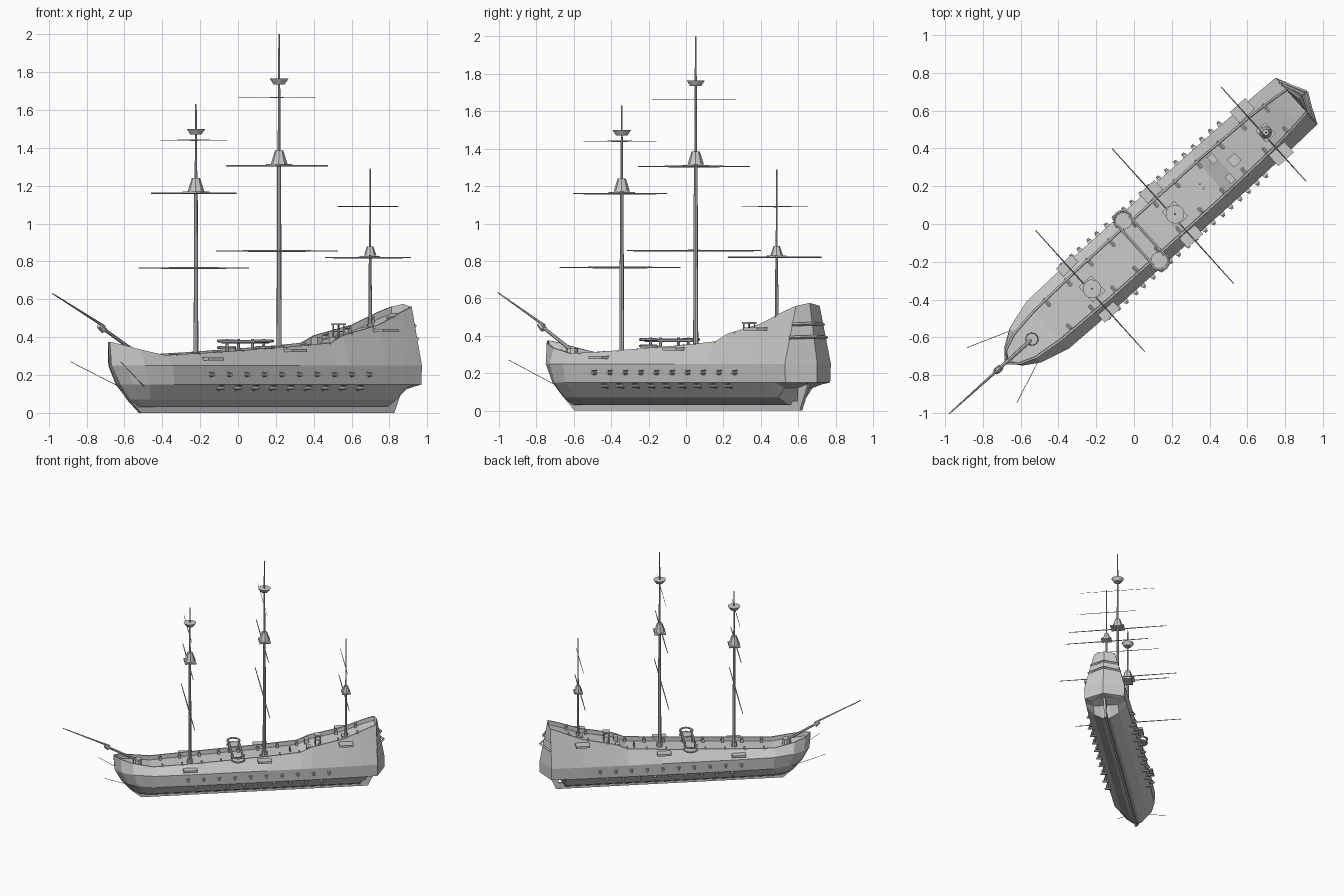
import bpy, bmesh, math
from mathutils import Matrix, Vector

cube = bpy.data.objects.get("Cube")
if cube:
    bpy.data.objects.remove(cube)

# The ship is built along its own axis (bow at -x), then turned into place
PLACE = Matrix.Translation((0.0615, -0.068, 0)) @ Matrix.Rotation(math.radians(42), 4, 'Z')


def finish(name, bm):
    bmesh.ops.remove_doubles(bm, verts=bm.verts, dist=1e-5)
    bmesh.ops.recalc_face_normals(bm, faces=bm.faces)
    mesh = bpy.data.meshes.new(name)
    bm.to_mesh(mesh)
    bm.free()
    obj = bpy.data.objects.new(name, mesh)
    obj.matrix_world = PLACE
    bpy.context.collection.objects.link(obj)
    return obj


def box(bm, centre, size):
    m = Matrix.Translation(centre) @ Matrix.Diagonal((*size, 1))
    bmesh.ops.create_cube(bm, size=1, matrix=m)


def rod(bm, a, b, r1, r2=None, sides=8):
    a, b = Vector(a), Vector(b)
    turn = (b - a).to_track_quat('Z', 'Y').to_matrix().to_4x4()
    bmesh.ops.create_cone(bm, cap_ends=True, segments=sides, radius1=r1,
                          radius2=r1 if r2 is None else r2, depth=(b - a).length,
                          matrix=Matrix.Translation((a + b) / 2) @ turn)


def lerp_table(x, table):
    for (x0, y0), (x1, y1) in zip(table, table[1:]):
        if x <= x1:
            return y0 + (y1 - y0) * (x - x0) / (x1 - x0)
    return table[-1][1]


# Hull stations: position, sheer height, gunwale half width, beam half width, stem rake, bottom
STATIONS = [
    (-1.0, .375, .008, .008, 1, .03), (-.95, .36, .055, .07, .85, .03),
    (-.86, .335, .09, .125, .6, .03), (-.70, .305, .11, .168, .25, .03),
    (-.35, .32, .12, .175, 0, .03), (.2, .35, .12, .175, 0, .03),
    (.47, .37, .12, .175, 0, .03), (.56, .41, .118, .174, 0, .03),
    (.82, .465, .11, .172, 0, .03), (.95, .515, .10, .17, 0, .03),
    (1.0, .535, .095, .168, 0, .12), (1.075, .56, .085, .166, 0, .14),
    (1.15, .575, 0, 0, 0, .15)]
SHEER = [(s[0], s[1]) for s in STATIONS]
GUNWALE = [(s[0], s[2]) for s in STATIONS]
BULWARK = .035


def section(u, sheer, top, beam, rake, bottom):
    stern = u > 1.1
    rim_u = u - .06 if stern else u
    inner_u = rim_u - .015 if stern else (u + .02 if u < -.99 else u)
    pts = [(inner_u, max(top - .012, 0), sheer - BULWARK), (rim_u, max(top - .01, 0), sheer),
           (rim_u, top, sheer)]
    for z, width, shift in ((.25, 1, .01), (.15, .97, .07), (.07, .6, .14), (.03, .2, .2)):
        pts.append((u + shift * rake, beam * width, max(z, bottom)))
    return pts


bm = bmesh.new()
rings = []
for s in STATIONS:
    half = section(*s)
    loop = half + [(u, -v, z) for u, v, z in reversed(half)]
    rings.append([bm.verts.new(p) for p in loop])
for r0, r1 in zip(rings, rings[1:]):
    n = len(r0)
    for i in range(n):
        j = (i + 1) % n
        bm.faces.new((r0[i], r0[j], r1[j], r1[i]))
bm.faces.new(rings[0])
bmesh.ops.dissolve_degenerate(bm, edges=bm.edges, dist=1e-5)
finish("hull", bm)

# Keel, stem and rudder as thin plates from side profiles
for name, outline in (
        ("keel", [(-.78, 0), (1.005, 0), (1.005, .05), (-.7, .05), (-.87, .15),
                  (-.97, .26), (-.99, .25), (-.935, .15), (-.865, .07)]),
        ("rudder", [(1.005, 0), (1.02, 0), (1.09, .15), (1.0, .15)])):
    bm = bmesh.new()
    face = bm.faces.new([bm.verts.new((u, -.009, z)) for u, z in outline])
    side = bmesh.ops.extrude_face_region(bm, geom=[face])
    bmesh.ops.translate(bm, vec=(0, .018, 0),
                        verts=[g for g in side["geom"] if isinstance(g, bmesh.types.BMVert)])
    finish(name, bm)

# Ledges following the pointed transom
bm = bmesh.new()
for z, w in ((.46, .115), (.39, .135)):
    for side in (-1, 1):
        rod(bm, (1.125 + (.46 - z) * .3, 0, z + .005), (1.075, side * w, z), .009, sides=4)
finish("stern_ledges", bm)

# Masts: position, base, platform height, top height, lower radius, upper bowl height
MASTS = {"fore": (-.395, .27, 1.16, 1.63, .013, 1.47),
         "main": (.196, .30, 1.305, 2.0, .014, 1.735),
         "mizzen": (.843, .42, .82, 1.29, .010, None)}
MAST_V = -.015
for name, (u, base, deck, top, r, bowl) in MASTS.items():
    bm = bmesh.new()
    rod(bm, (u, MAST_V, base), (u, MAST_V, deck + .05), r, r * .7)
    rod(bm, (u, MAST_V, deck), (u, MAST_V, top), r * .6, r * .3)
    rod(bm, (u, MAST_V, base), (u, MAST_V, base + .05), r * 1.7)
    finish(name + "_mast", bm)

    bm = bmesh.new()
    k = .75 if name == "mizzen" else 1
    box(bm, (u, MAST_V, deck + .004), (.09 * k, .11 * k, .009))
    rod(bm, (u, MAST_V, deck + .01), (u, MAST_V, deck + .08 * k), .044 * k, .022 * k)
    if bowl:
        rod(bm, (u, MAST_V, bowl), (u, MAST_V, bowl + .03), .03, .05, 12)
    finish(name + "_tops", bm)

# Yards: height, length, thickness for each mast
YARDS = {"fore": [(.765, .867, .005), (1.16, .673, .005), (1.44, .523, .003)],
         "main": [(.855, .96, .005), (1.305, .80, .005), (1.665, .605, .002)],
         "mizzen": [(.82, .673, .005), (1.09, .478, .003)]}
for name, yards in YARDS.items():
    bm = bmesh.new()
    u = MASTS[name][0] - .015
    for z, length, r in yards:
        for side in (-1, 1):
            rod(bm, (u, MAST_V, z), (u, MAST_V + side * length / 2, z), r, r * .6, 6)
    finish(name + "_yards", bm)

# Bowsprit with its joint and foot
bm = bmesh.new()
rod(bm, (-.78, 0, .305), (-1.06, 0, .455), .011, .009)
rod(bm, (-1.03, 0, .455), (-1.40, 0, .63), .008, .003)
rod(bm, (-1.035, 0, .435), (-1.065, 0, .462), .018)
rod(bm, (-.81, 0, .28), (-.81, 0, .335), .036, .032, 10)
finish("bowsprit", bm)

bm = bmesh.new()
for side in (-1, 1):
    rod(bm, (-.84, side * .10, .14), (-1.095, side * .197, .27), .0018, sides=5)
finish("bow_spars", bm)

# Two gun rows along each side
bm = bmesh.new()
for side in (-1, 1):
    for count, start, end, z in ((10, -.43, .69, .2), (9, -.36, .63, .13)):
        for i in range(count):
            u = start + (end - start) * i / (count - 1)
            rod(bm, (u, side * .14, z), (u, side * .198, z), .012, .008)
            box(bm, (u, side * .178, z + .014), (.026, .02, .004))
finish("hull_guns", bm)

# Small deck guns on carriages
bm = bmesh.new()
for side in (-1, 1):
    for i in range(11):
        u = -.62 + i * .155
        v = side * (lerp_table(u, GUNWALE) - .028)
        z = lerp_table(u, SHEER) - BULWARK + .012
        box(bm, (u, v, z), (.022, .03, .02))
        rod(bm, (u, v - side * .02, z + .018), (u, v + side * .034, z + .018), .008, .005, 6)
finish("deck_guns", bm)

# Rigging platforms beside each mast
bm = bmesh.new()
for (u, *_), z in zip(MASTS.values(), (.285, .33, .435)):
    for side in (-1, 1):
        box(bm, (u - .015, side * .15, z), (.11, .085, .016))
finish("side_platforms", bm)

# Gangway across the waist with rounded landings
bm = bmesh.new()
for du in (-.04, .04):
    rod(bm, (-.03 + du, -.14, .375), (-.03 + du, .14, .375), .009, sides=6)
    for v in (-.1, .1):
        rod(bm, (-.03 + du, v, .3), (-.03 + du, v, .39), .008, sides=6)
for side in (-1, 1):
    arc = [(-.03 + .05 * math.cos(t * math.pi / 6), side * (.135 + .06 * math.sin(t * math.pi / 6)))
           for t in range(7)]
    for a, b in zip(arc, arc[1:]):
        for z in (.345, .38):
            rod(bm, (*a, z), (*b, z), .008, sides=6)
    rod(bm, (-.03, side * .14, .338), (-.03, side * .14, .348), .045, sides=12)
finish("gangway", bm)

# Belfry, grating and bitts on the upper deck
bm = bmesh.new()
for du in (-.02, .02):
    for dv in (-.02, .02):
        rod(bm, (.62 + du, dv - .012, .37), (.62 + du, dv - .012, .465), .004, sides=6)
box(bm, (.62, -.012, .468), (.055, .055, .01))
box(bm, (.62, -.012, .43), (.05, .05, .006))
finish("belfry", bm)

bm = bmesh.new()
box(bm, (.843, MAST_V, .445), (.07, .06, .014))
for v in (-.07, .07):
    box(bm, (.54, v, .375), (.035, .05, .05))
for v in (-.015, .015):
    rod(bm, (.4, v, .32), (.4, v, .365), .006, sides=6)
finish("deck_fittings", bm)
